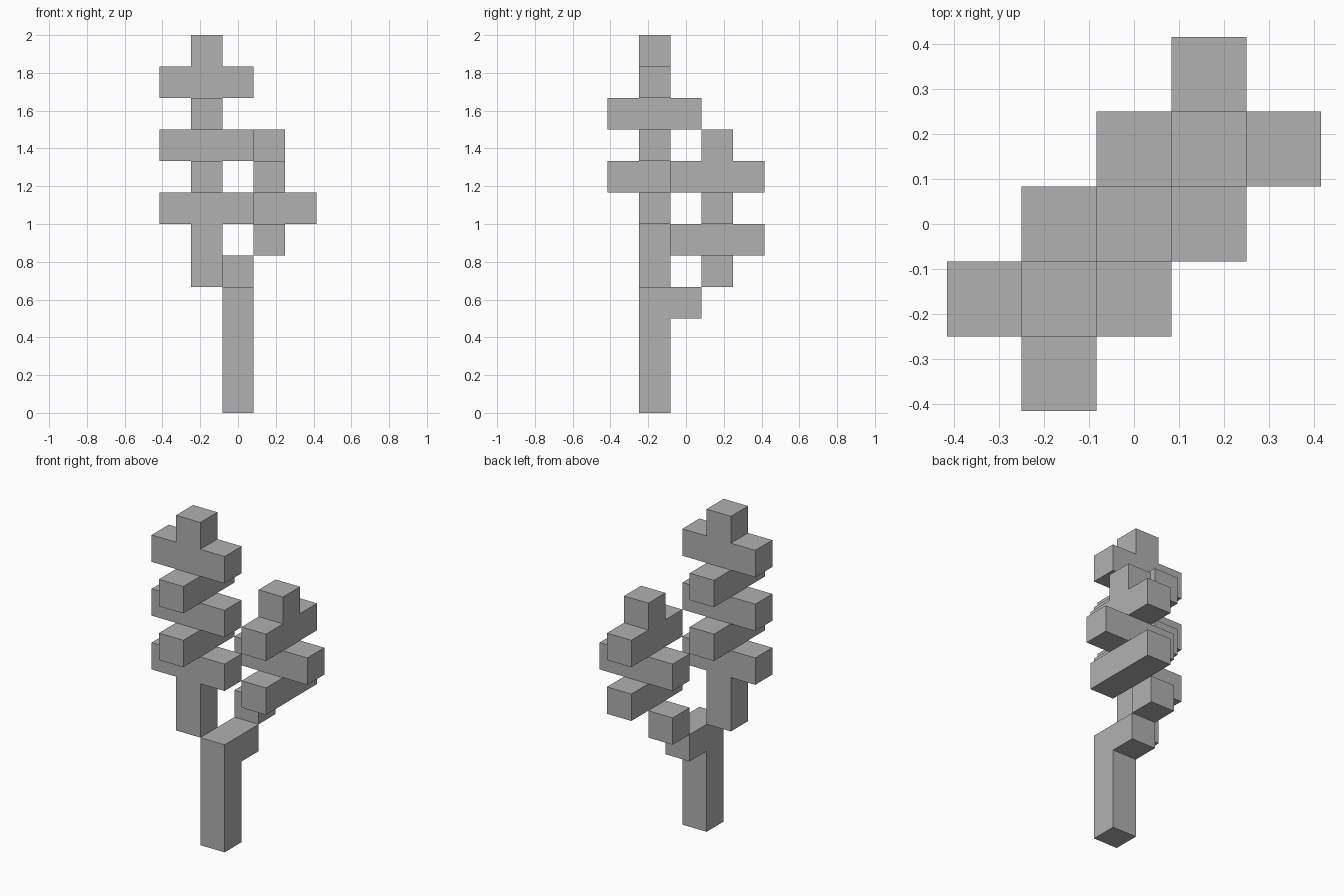
import bpy
import bmesh
import math
from mathutils import Vector

U = 1 / 6  # edge length of one block

cube = bpy.data.objects.get("Cube")
if cube:
    bpy.data.objects.remove(cube, do_unlink=True)

grey = bpy.data.materials.new("plain grey")
grey.use_nodes = True
colour = (0.44, 0.44, 0.44, 1)
grey.diffuse_color = colour
grey.node_tree.nodes["Principled BSDF"].inputs["Base Color"].default_value = colour


def column(x, y, low, high):
    """Upright run of block cells."""
    return {(x, y, z) for z in range(low, high + 1)}


def crossbar(x, y, z, axis):
    """Three block cells centred on the stem."""
    return {(x + d, y, z) if axis == "x" else (x, y + d, z) for d in (-1, 0, 1)}


def build(name, cells):
    """Outer skin of a group of block cells, with flat areas merged."""
    bm = bmesh.new()
    for cell in cells:
        centre = Vector(cell) + Vector((0, 0, 0.5))
        for axis in range(3):
            for sign in (-1, 1):
                n = Vector((0, 0, 0))
                n[axis] = sign
                if tuple(int(c + d) for c, d in zip(cell, n)) in cells:
                    continue
                a = Vector((0, 0, 0))
                a[(axis + 1) % 3] = 1
                b = n.cross(a)
                corners = (-a - b, a - b, a + b, b - a)
                bm.faces.new([bm.verts.new((centre + (n + c) / 2) * U) for c in corners])
    bmesh.ops.remove_doubles(bm, verts=bm.verts, dist=0.001)
    bmesh.ops.dissolve_limit(bm, angle_limit=math.radians(1), verts=bm.verts, edges=bm.edges)
    mesh = bpy.data.meshes.new(name)
    bm.to_mesh(mesh)
    bm.free()
    mesh.materials.append(grey)
    obj = bpy.data.objects.new(name, mesh)
    bpy.context.collection.objects.link(obj)


# Trunk with a step towards the back
build("trunk", column(0, -1, 0, 3) | {(0, 0, 3)})

# Diagonal step up to the short branch
build("branch_joint", {(0, 1, 4)})

# Tall branch, crossbars alternating in direction
tall = column(-1, -1, 4, 11)
for z, axis in zip(range(6, 11), "xyxyx"):
    tall |= crossbar(-1, -1, z, axis)
build("tall_branch", tall)

# Short branch
short = column(1, 1, 5, 8)
for z, axis in zip(range(5, 8), "yxy"):
    short |= crossbar(1, 1, z, axis)
build("short_branch", short)
